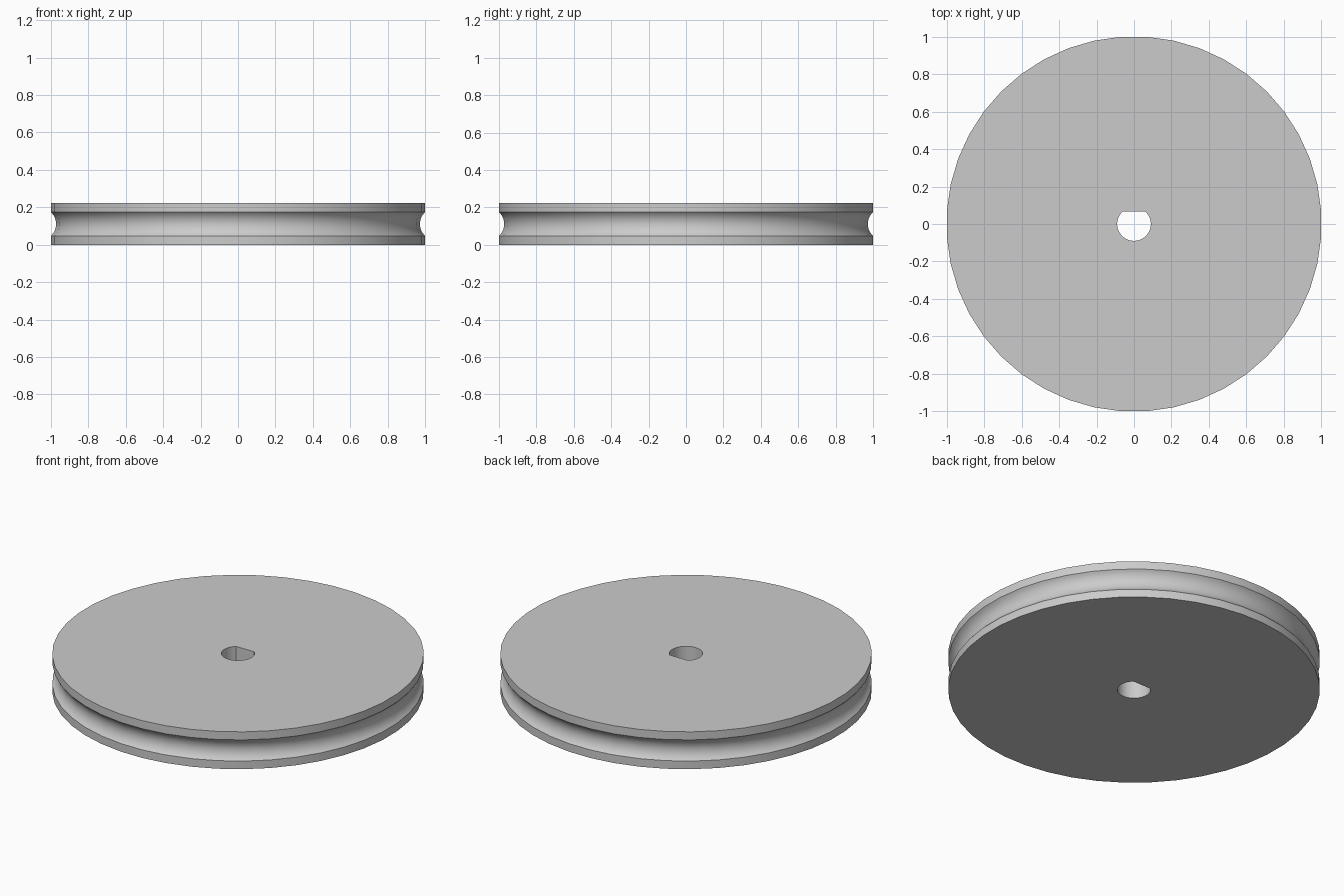
import bpy
import bmesh
from math import sin, cos, asin, pi, sqrt, radians

cube = bpy.data.objects.get("Cube")
if cube:
    bpy.data.objects.remove(cube, do_unlink=True)

SIDES = 44
HEIGHT = 0.222
RADIUS = 1 / cos(pi / SIDES)          # flats of the rim reach exactly 1
GROOVE_HALF, GROOVE_DEPTH, GROOVE_STEPS = 0.063, 0.028, 12
BORE, BORE_FLAT = 0.09, 0.067

grey = bpy.data.materials.new("plain grey")
grey.use_nodes = True
colour = (0.6, 0.6, 0.6, 1)
grey.diffuse_color = colour
grey.node_tree.nodes["Principled BSDF"].inputs["Base Color"].default_value = colour


def rim_ring(radius, z):
    """Round ring, starting at the right end of the bore flat."""
    angles = [pi / 4 + 2 * pi * (i + 0.5) / SIDES - pi / SIDES for i in range(SIDES)]
    return [(radius * cos(a), radius * sin(a), z) for a in angles]


def bore_ring(z):
    """D-shaped ring: a straight quarter of the points, the rest on the arc."""
    corner = asin(BORE_FLAT / BORE)
    half = BORE * cos(corner)
    straight = SIDES // 4
    curved = SIDES - straight
    ring = [(half - 2 * half * i / straight, BORE_FLAT, z) for i in range(straight)]
    for i in range(curved):
        a = pi - corner + (pi + 2 * corner) * i / curved
        ring.append((BORE * cos(a), BORE * sin(a), z))
    return ring


# Rim profile: straight lips with a circular groove between them
arc = (GROOVE_HALF ** 2 + GROOVE_DEPTH ** 2) / (2 * GROOVE_DEPTH)
sweep = asin(GROOVE_HALF / arc)
profile = [(RADIUS, 0)]
for i in range(GROOVE_STEPS + 1):
    a = sweep * (2 * i / GROOVE_STEPS - 1)
    inset = arc * cos(a) - sqrt(arc ** 2 - GROOVE_HALF ** 2)
    profile.append((RADIUS - inset, HEIGHT / 2 + arc * sin(a)))
profile.append((RADIUS, HEIGHT))

# Pulley wheel: outer rings, then the bore, joined in a closed loop
rings = [rim_ring(r, z) for r, z in profile] + [bore_ring(HEIGHT), bore_ring(0)]
bm = bmesh.new()
loops = [[bm.verts.new(p) for p in ring] for ring in rings]
for k, lower in enumerate(loops):
    upper = loops[(k + 1) % len(loops)]
    for i in range(SIDES):
        j = (i + 1) % SIDES
        bm.faces.new((lower[i], lower[j], upper[j], upper[i]))
bmesh.ops.recalc_face_normals(bm, faces=bm.faces)

mesh = bpy.data.meshes.new("pulley_wheel")
bm.to_mesh(mesh)
bm.free()
mesh.materials.append(grey)
wheel = bpy.data.objects.new("pulley_wheel", mesh)
bpy.context.collection.objects.link(wheel)

bpy.ops.object.select_all(action="DESELECT")
wheel.select_set(True)
bpy.context.view_layer.objects.active = wheel
bpy.ops.object.shade_smooth_by_angle(angle=radians(30))
